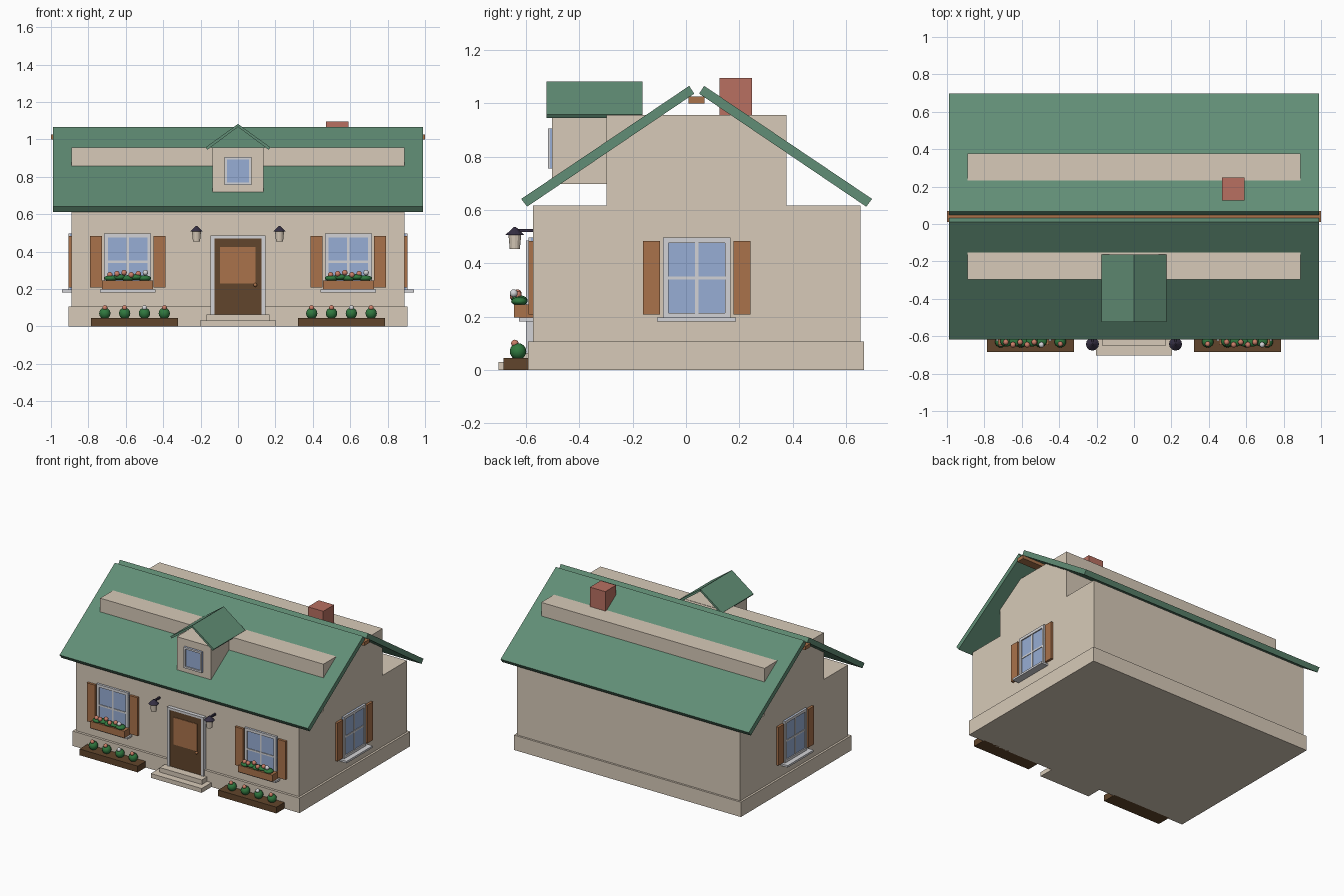
import bpy, bmesh, math
from mathutils import Matrix, Vector

cube = bpy.data.objects.get("Cube")
if cube:
    bpy.data.objects.remove(cube, do_unlink=True)


def material(name, r, g, b):
    m = bpy.data.materials.new(name)
    m.use_nodes = True
    m.diffuse_color = (r, g, b, 1)
    m.node_tree.nodes["Principled BSDF"].inputs["Base Color"].default_value = (r, g, b, 1)
    return m


WALL = material("wall beige", 0.68, 0.59, 0.48)
ROOF = material("roof green", 0.12, 0.27, 0.18)
WOOD = material("warm wood", 0.40, 0.17, 0.07)
DARK = material("dark wood", 0.12, 0.06, 0.025)
TRIM = material("pale trim", 0.65, 0.65, 0.67)
GLASS = material("window blue", 0.31, 0.42, 0.66)
BRICK = material("brick red", 0.48, 0.16, 0.12)
LEAF = material("leaf green", 0.03, 0.19, 0.05)
BLOOM = material("flower pink", 0.60, 0.21, 0.14)
METAL = material("dark metal", 0.035, 0.028, 0.055)


def finish(name, bm, mat, matrix=None, smooth=False):
    if matrix:
        bm.transform(matrix)
    bmesh.ops.recalc_face_normals(bm, faces=bm.faces)
    for f in bm.faces:
        f.smooth = smooth
    mesh = bpy.data.meshes.new(name)
    bm.to_mesh(mesh)
    bm.free()
    mesh.materials.append(mat)
    ob = bpy.data.objects.new(name, mesh)
    bpy.context.collection.objects.link(ob)
    return ob


def box(name, mat, x, y, z, matrix=None):
    """Box from the low and high limit on each axis."""
    bm = bmesh.new()
    bmesh.ops.create_cube(bm, size=1)
    for v in bm.verts:
        v.co = [lo + (c + 0.5) * (hi - lo) for c, (lo, hi) in zip(v.co, (x, y, z))]
    return finish(name, bm, mat, matrix)


def slab(name, mat, points, depth):
    """Closed profile of 3D points, extruded by the depth vector."""
    bm = bmesh.new()
    face = bm.faces.new([bm.verts.new(p) for p in points])
    new = bmesh.ops.extrude_face_region(bm, geom=[face])["geom"]
    bmesh.ops.translate(bm, verts=[g for g in new if isinstance(g, bmesh.types.BMVert)], vec=Vector(depth))
    return finish(name, bm, mat)


def ball(name, mat, centre, radius, stretch=(1, 1, 1)):
    bm = bmesh.new()
    bmesh.ops.create_uvsphere(bm, u_segments=14, v_segments=8, radius=radius)
    return finish(name, bm, mat, Matrix.Translation(centre) @ Matrix.Diagonal((*stretch, 1)), True)


def cone(name, mat, centre, r_low, r_high, height, sides):
    bm = bmesh.new()
    bmesh.ops.create_cone(bm, cap_ends=True, segments=sides, radius1=r_low, radius2=r_high, depth=height)
    return finish(name, bm, mat, Matrix.Translation(centre))


def framed_glass(name, half, low, high, rim, matrix, bars=True):
    """Window with -y outwards: glass, four frame rails and crossed bars."""
    box(name + "_glass", GLASS, (-half, half), (-0.008, 0.002), (low, high), matrix)
    out = (-0.016, 0.002)
    for s in (-1, 1):
        box(name + "_stile", TRIM, sorted((s * half, s * (half - rim))), out, (low, high), matrix)
    for a in (low, high - rim):
        box(name + "_rail", TRIM, (rim - half, half - rim), out, (a, a + rim), matrix)
    if bars:
        mid = (low + high) / 2
        thin = (-0.012, 0)
        box(name + "_upright_bar", TRIM, (-0.006, 0.006), thin, (low, high), matrix)
        box(name + "_cross_bar", TRIM, (-half, half), thin, (mid - 0.006, mid + 0.006), matrix)


def house_window(name, matrix):
    framed_glass(name, 0.126, 0.195, 0.497, 0.02, matrix)
    box(name + "_sill", TRIM, (-0.148, 0.148), (-0.052, 0), (0.183, 0.197), matrix)
    for s in (-1, 1):
        box(name + "_shutter", WOOD, sorted((s * 0.138, s * 0.202)), (-0.017, 0.002), (0.208, 0.484), matrix)


# House body
FRONT, MID = -0.574, 0.04
box("foundation", WALL, (-0.905, 0.905), (-0.592, 0.668), (0, 0.107))
box("walls", WALL, (-0.89, 0.89), (FRONT, 0.654), (0.1, 0.618))
box("attic", WALL, (-0.89, 0.89), (-0.298, 0.377), (0.615, 0.956))

# Main roof, two slabs that leave a gap over the ridge beam
profile = [(-0.658, 0.642), (-0.636, 0.613), (-0.009, 1.037), (-0.028, 1.066)]
for side, name in ((1, "front_roof"), (-1, "back_roof")):
    slab(name, ROOF, [(-0.99, MID + side * y, z) for y, z in profile], (1.98, 0, 0))
box("ridge_beam", WOOD, (-1, 1), (0.01, 0.07), (1.0, 1.026))
box("chimney", BRICK, (0.47, 0.592), (0.125, 0.248), (0.85, 1.096))

# Dormer
box("dormer_walls", WALL, (-0.136, 0.136), (-0.502, -0.2), (0.698, 0.958))
for s, name in ((1, "dormer_roof_left"), (-1, "dormer_roof_right")):
    pts = [(s * 0.173, 0.958), (s * 0.164, 0.945), (s * 0.001, 1.066), (s * 0.001, 1.082)]
    slab(name, ROOF, [(x, -0.523, z) for x, z in pts], (0, 0.36, 0))
framed_glass("dormer_window", 0.072, 0.757, 0.907, 0.013, Matrix.Translation((0, -0.502, 0)), bars=False)

# Windows on the two ends
for angle, x, name in ((90, 0.89, "left_window"), (-90, -0.89, "right_window")):
    house_window(name, Matrix.Translation((x, MID, 0)) @ Matrix.Rotation(math.radians(angle), 4, "Z"))

# Front windows with flower boxes, and planters below
for s, side in ((-1, "right"), (1, "left")):
    cx = s * 0.59
    house_window("front_window_" + side, Matrix.Translation((cx, FRONT, 0)))
    box("flower_box_" + side, WOOD, (cx - 0.136, cx + 0.136), (-0.646, FRONT), (0.197, 0.246))
    for i in range(5):
        ball("box_leaves", LEAF, (cx + (i - 2) * 0.045, -0.625, 0.258 + 0.006 * (i % 2)), 0.036, (1, 0.85, 0.45))
    for i in range(6):
        ball("box_flower", TRIM if i == 5 else BLOOM,
             (cx - 0.095 + i * 0.038, -0.632 - 0.014 * (i % 2), 0.276 + 0.006 * (i % 3)), 0.015)
    px = s * 0.553
    box("planter_" + side, DARK, (px - 0.232, px + 0.232), (-0.684, -0.58), (0, 0.045))
    for i in range(4):
        x = px + (i - 1.5) * 0.106
        ball("planter_bush", LEAF, (x, -0.63, 0.07), 0.031)
        ball("planter_flower", TRIM if i == 2 else BLOOM, (x, -0.642, 0.1), 0.014)

# Door and steps
box("lower_step", WALL, (-0.203, 0.203), (-0.703, -0.58), (0, 0.031))
box("upper_step", WALL, (-0.168, 0.168), (-0.652, -0.58), (0.031, 0.064))
box("door", DARK, (-0.126, 0.126), (-0.596, FRONT), (0.064, 0.471))
box("door_panel", WOOD, (-0.096, 0.094), (-0.6, -0.594), (0.23, 0.426))
box("door_lintel", TRIM, (-0.146, 0.146), (-0.601, FRONT), (0.471, 0.487))
for s in (-1, 1):
    box("door_jamb", TRIM, sorted((s * 0.126, s * 0.146)), (-0.601, FRONT), (0.064, 0.471))
ball("door_knob", WOOD, (0.093, -0.605, 0.222), 0.01)

# Wall lanterns
for s in (-1, 1):
    x = s * 0.222
    cone("lantern_glass", WALL, (x, -0.642, 0.481), 0.019, 0.024, 0.054, 12)
    cone("lantern_cap", METAL, (x, -0.642, 0.522), 0.035, 0.004, 0.03, 12)
    box("lantern_arm", METAL, (x - 0.006, x + 0.006), (-0.642, FRONT), (0.518, 0.53))
